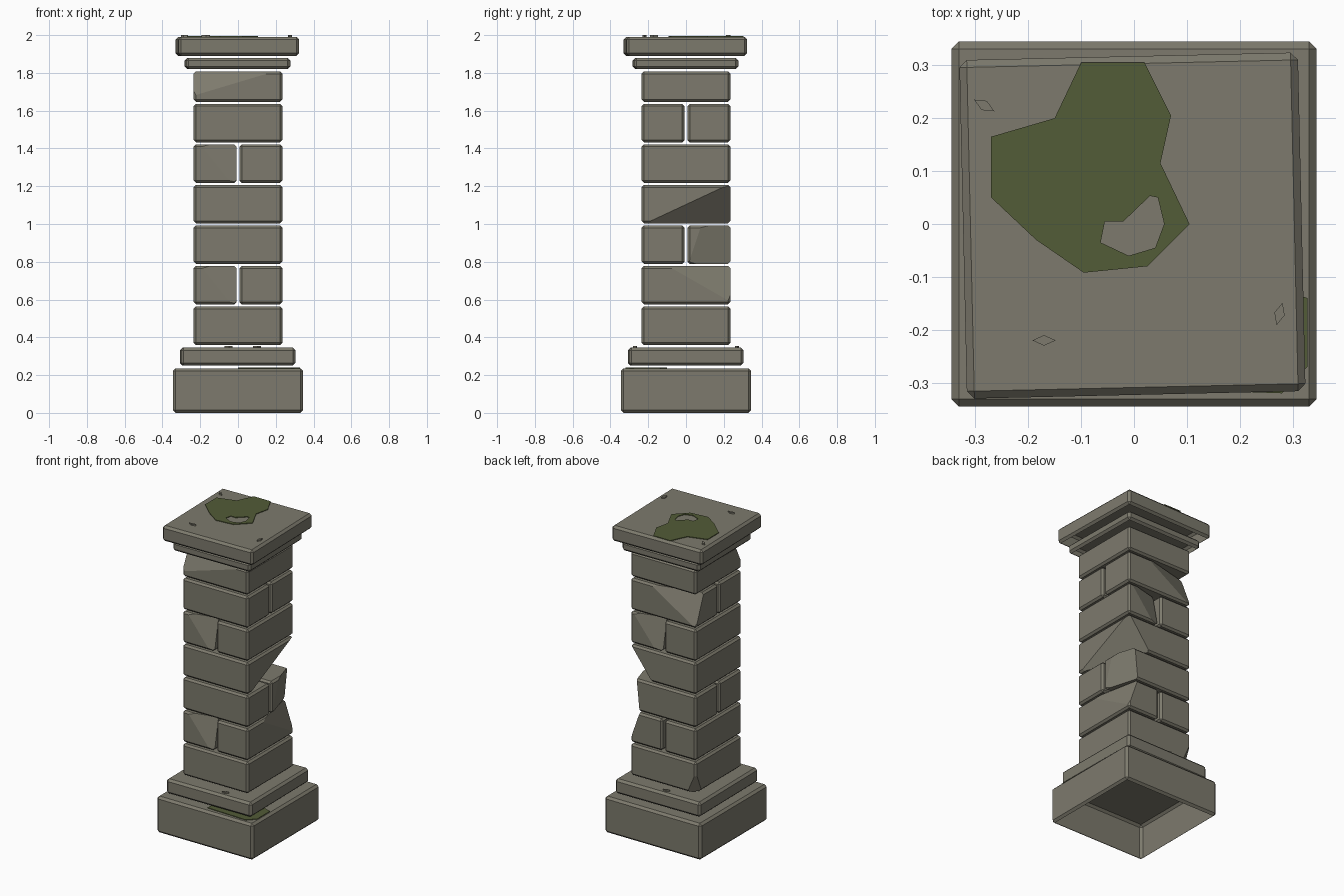
import bpy, bmesh, math
from mathutils import Matrix, Vector

cube = bpy.data.objects.get("Cube")
if cube:
    bpy.data.objects.remove(cube, do_unlink=True)


def material(name, rgb):
    m = bpy.data.materials.new(name)
    m.use_nodes = True
    color = (*rgb, 1.0)
    m.diffuse_color = color
    bsdf = m.node_tree.nodes["Principled BSDF"]
    bsdf.inputs["Base Color"].default_value = color
    bsdf.inputs["Roughness"].default_value = 0.9
    return m


stone = material("weathered stone", (0.205, 0.195, 0.153))
moss = material("green moss", (0.085, 0.106, 0.038))


def finish(name, bm, mat):
    bmesh.ops.recalc_face_normals(bm, faces=bm.faces)
    mesh = bpy.data.meshes.new(name)
    bm.to_mesh(mesh)
    bm.free()
    mesh.materials.append(mat)
    obj = bpy.data.objects.new(name, mesh)
    bpy.context.collection.objects.link(obj)
    return obj


def block(name, low, high, bevel=0.012, chip=None, open_bottom=False, turn=0.0):
    """Chamfered stone, optionally chipped by a plane or hollow underneath."""
    low, high = Vector(low), Vector(high)
    bm = bmesh.new()
    bmesh.ops.create_cube(bm, size=1)
    bmesh.ops.scale(bm, vec=high - low, verts=bm.verts)
    bmesh.ops.bevel(bm, geom=list(bm.edges), offset=bevel, segments=1, affect='EDGES')
    bmesh.ops.rotate(bm, matrix=Matrix.Rotation(math.radians(turn), 3, 'Z'), verts=bm.verts)
    bmesh.ops.translate(bm, vec=(low + high) / 2, verts=bm.verts)
    if chip:
        point, normal = chip
        cut = bmesh.ops.bisect_plane(bm, geom=list(bm.verts) + list(bm.edges) + list(bm.faces),
                                     plane_co=point, plane_no=Vector(normal).normalized(),
                                     clear_outer=True)
        rim = [e for e in cut["geom_cut"] if isinstance(e, bmesh.types.BMEdge)]
        if rim:
            bmesh.ops.holes_fill(bm, edges=rim, sides=0)
    bm.normal_update()
    if open_bottom:
        under = [f for f in bm.faces if f.normal.z < -0.95]
        bmesh.ops.delete(bm, geom=under, context='FACES')
    return finish(name, bm, stone)


def slab(name, half, z0, z1, shift=0.0, turn=0.0):
    block(name, (-half + shift, -half + shift, z0), (half + shift, half + shift, z1),
          bevel=0.014, open_bottom=True, turn=turn)


def sheet(name, z, loops, mat, thick=0.004):
    """Thin flat plate; a second loop makes a hole."""
    bm = bmesh.new()
    edges = []
    for loop in loops:
        vs = [bm.verts.new((x, y, z)) for x, y in loop]
        edges += [bm.edges.new((a, b)) for a, b in zip(vs, vs[1:] + vs[:1])]
    bmesh.ops.triangle_fill(bm, edges=edges, use_beauty=True, use_dissolve=False)
    ext = bmesh.ops.extrude_face_region(bm, geom=list(bm.faces), use_keep_orig=True)
    top = [v for v in ext["geom"] if isinstance(v, bmesh.types.BMVert)]
    bmesh.ops.translate(bm, vec=(0, 0, thick), verts=top)
    return finish(name, bm, mat)


# Base and capital slabs
slab("base", 0.345, 0.0, 0.235)
slab("base_step", 0.303, 0.25, 0.345, shift=-0.002, turn=0.6)
slab("capital_molding", 0.276, 1.82, 1.88, shift=-0.003, turn=0.8)
slab("capital_top", 0.32, 1.89, 1.99, shift=-0.003, turn=1.3)

# Shaft rows repeat: whole stone, split across x, split across y
HALF, GAP, PITCH = 0.235, 0.008, 0.2145
chips = {
    "row_1_whole": ((-0.205, 0.205, 0.36), (-0.7, 0.7, -0.3)),
    "row_2_right": ((-0.12, -HALF, 0.68), (0.25, -1, 0.2)),
    "row_2_left": ((HALF, -0.1, 0.78), (1, 0.2, 0.35)),
    "row_3_back": ((HALF, 0.05, 0.9), (1, 0.3, -0.1)),
    "row_4_whole": ((HALF, -0.2, 1.01), (1, 0.35, -0.75)),
    "row_5_right": ((-0.12, -HALF, 1.32), (0.25, -1, 0.2)),
    "row_5_left": ((0.12, HALF, 1.3), (-0.25, 1, 0.2)),
    "row_6_back": ((0.1, HALF, 1.64), (-0.25, 1, 0.4)),
    "row_7_whole": ((0.2, -HALF, 1.81), (-0.15, -1, 0.5)),
}
spans = {"whole": (-HALF, HALF), "low": (-HALF, -GAP), "high": (GAP, HALF)}
layouts = [
    [("whole", "whole", "whole")],
    [("right", "low", "whole"), ("left", "high", "whole")],
    [("front", "whole", "low"), ("back", "whole", "high")],
]
for row in range(7):
    z0 = 0.36 + row * PITCH
    z1 = z0 + (0.203 if row < 6 else 0.16)
    for side, sx, sy in layouts[row % 3]:
        name = f"row_{row + 1}_{side}"
        (x0, x1), (y0, y1) = spans[sx], spans[sy]
        block(name, (x0, y0, z0), (x1, y1, z1), chip=chips.get(name))

# Moss patches
patch = [(-0.1, 0.305), (0.02, 0.305), (0.07, 0.205), (0.05, 0.115), (0.105, 0), (0.025, -0.08),
         (-0.095, -0.092), (-0.185, -0.03), (-0.27, 0.05), (-0.27, 0.165), (-0.15, 0.2)]
bare = [(-0.055, 0.005), (-0.02, 0.005), (0.03, 0.053), (0.045, 0.05), (0.057, 0),
        (0.04, -0.045), (-0.01, -0.06), (-0.063, -0.035)]
sheet("top_moss", 1.991, [patch, bare], moss)
sheet("base_moss", 0.236, [[(0, -0.31), (0.28, -0.32), (0.328, -0.27), (0.328, -0.14),
                            (0.2, -0.1), (0, -0.2)]], moss)

# Loose stone flakes on the top and on the step
for i, (x, y, z, a) in enumerate([(-0.283, 0.224, 1.991, -30), (-0.17, -0.22, 1.991, 0),
                                  (0.275, -0.17, 1.991, 75), (0.1, -0.27, 0.346, 20),
                                  (-0.05, 0.27, 0.346, 10)]):
    c, s = math.cos(math.radians(a)), math.sin(math.radians(a))
    diamond = [(0.022, 0), (0, 0.01), (-0.022, 0), (0, -0.01)]
    sheet(f"stone_flake_{i + 1}", z, [[(x + u * c - v * s, y + u * s + v * c) for u, v in diamond]],
          stone, thick=0.009)
